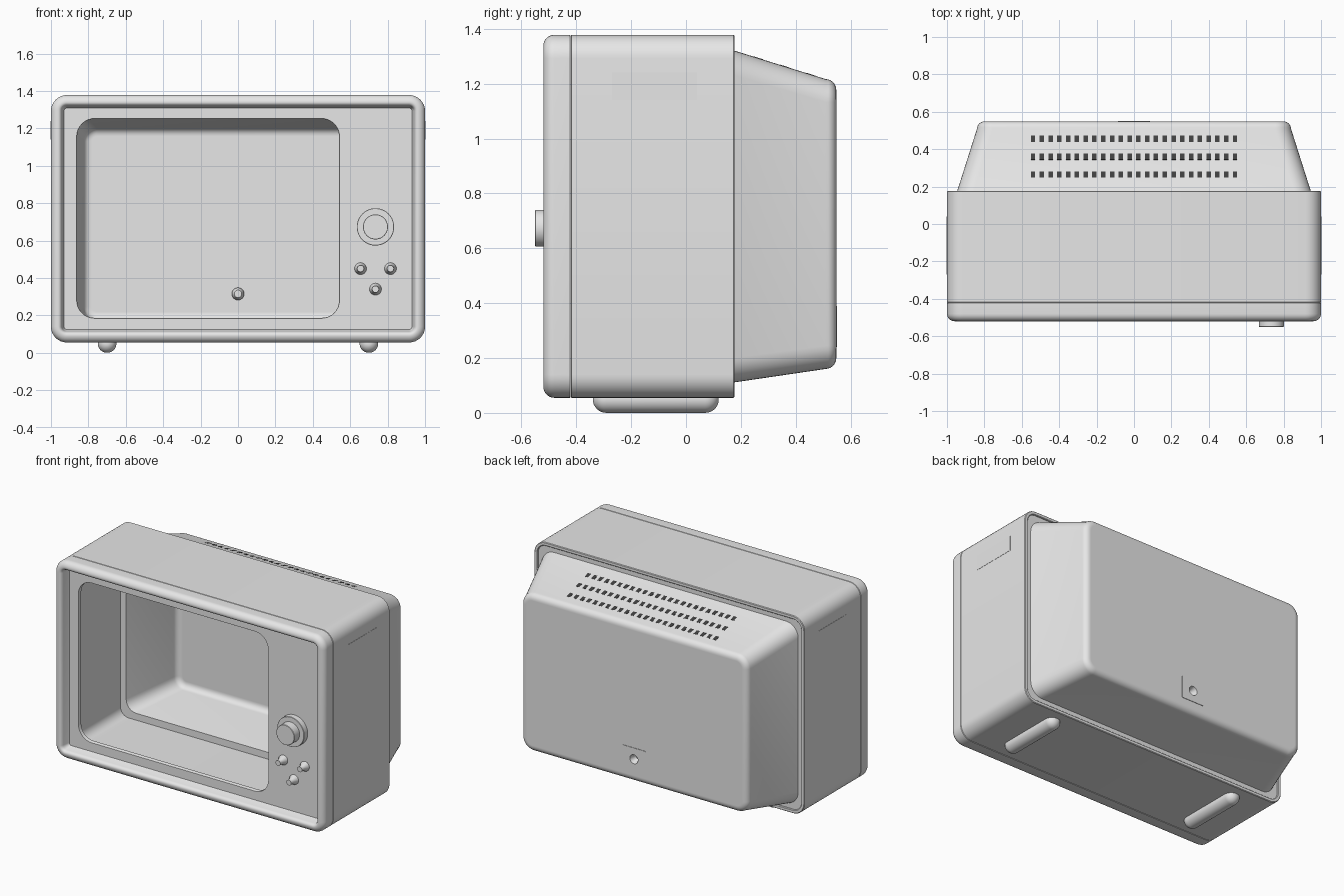
import bpy, bmesh, math
from mathutils import Matrix, Vector

if "Cube" in bpy.data.objects:
    bpy.data.objects.remove(bpy.data.objects["Cube"])


def material(name, v):
    m = bpy.data.materials.new(name)
    m.diffuse_color = (v, v, v, 1)
    m.use_nodes = True
    m.node_tree.nodes["Principled BSDF"].inputs["Base Color"].default_value = m.diffuse_color
    return m


grey = material("light grey", 0.8)
dark = material("dark grey", 0.05)
N = 8  # segments per rounded corner


def ring(rect, y, r, inset=0.0):
    """Rounded rectangle in the xz plane: rect = x0, x1, z0, z1."""
    x0, x1, z0, z1 = rect
    x0, x1, z0, z1 = x0 + inset, x1 - inset, z0 + inset, z1 - inset
    r = max(r - inset, 0.004)
    pts = []
    for k, (cx, cz) in enumerate([(x1 - r, z1 - r), (x0 + r, z1 - r),
                                  (x0 + r, z0 + r), (x1 - r, z0 + r)]):
        for i in range(N + 1):
            a = (k + i / N) * math.pi / 2
            pts.append((cx + r * math.cos(a), y, cz + r * math.sin(a)))
    return pts


def circle(x, z, r, y, top=9.0):
    n = 4 * (N + 1)
    return [(x + r * math.cos(2 * math.pi * (i - N / 2) / n + math.pi / 4), y,
             min(top, z + r * math.sin(2 * math.pi * (i - N / 2) / n + math.pi / 4)))
            for i in range(n)]


def finish(name, bm, mat=grey):
    bmesh.ops.recalc_face_normals(bm, faces=bm.faces)
    me = bpy.data.meshes.new(name)
    bm.to_mesh(me)
    bm.free()
    me.materials.append(mat)
    ob = bpy.data.objects.new(name, me)
    bpy.context.collection.objects.link(ob)
    bpy.ops.object.select_all(action='DESELECT')
    ob.select_set(True)
    bpy.context.view_layer.objects.active = ob
    bpy.ops.object.shade_smooth_by_angle(angle=math.radians(32))
    return ob


def loft(name, rings, closed=False):
    """Skin rings; closed joins last to first, otherwise both ends are capped."""
    bm = bmesh.new()
    vs = [[bm.verts.new(p) for p in r] for r in rings]
    n = len(vs[0])
    pairs = list(zip(vs, vs[1:])) + ([(vs[-1], vs[0])] if closed else [])
    for a, b in pairs:
        for i in range(n):
            j = (i + 1) % n
            bm.faces.new((a[i], a[j], b[j], b[i]))
    if not closed:
        bm.faces.new(vs[0])
        bm.faces.new(vs[-1])
    return finish(name, bm)


def arc(steps, r):
    """(inset, advance) pairs of a quarter round."""
    return [(r * (1 - math.cos(i * math.pi / 2 / steps)), r * math.sin(i * math.pi / 2 / steps))
            for i in range(steps + 1)]


BODY = (-1, 1, 0.055, 1.378)
SCREEN = (-0.86, 0.54, 0.187, 1.25)
CR = 0.085

# front bezel with recessed panel and screen opening
rings = [ring(SCREEN, -0.43, 0.09), ring(SCREEN, -0.45, 0.09),
         ring(SCREEN, -0.455, 0.095, -0.003)]
rings += [ring(BODY, y, CR, e) for e, y in
          [(0.07, -0.455), (0.066, -0.463), (0.058, -0.50), (0.054, -0.512), (0.047, -0.518)]]
rings += [ring(BODY, -0.48 - d, CR, e) for e, d in reversed(arc(7, 0.04))]
rings += [ring(BODY, y, CR, e) for e, y in
          [(0, -0.423), (0.004, -0.4205), (0.024, -0.4205), (0.024, -0.43)]]
loft("front_bezel", rings, closed=True)

# cabinet sleeve
loft("cabinet", [ring(BODY, y, CR, e) for e, y in
                 [(0.024, -0.42), (0.004, -0.42), (0, -0.4175), (0, 0.173),
                  (0.004, 0.177), (0.020, 0.177), (0.024, 0.173)]], closed=True)

# tapered rear housing, hollow, with a round socket hole in its back wall
R0 = (-0.948, 0.948, 0.11, 1.323)
R1 = (-0.84, 0.84, 0.16, 1.217)
T = 0.015
BACK = 0.508
SX, SZ = 0.0, 0.315
round_edge = arc(6, 0.04)
rings = [circle(SX, SZ, 0.032, BACK - T + 0.04), circle(SX, SZ, 0.05, BACK - T + 0.04),
         ring(R1, BACK - T + 0.04, 0.085, 0.045 + T)]
rings += [ring(R1, BACK - T + d, 0.085, e + T) for e, d in reversed(round_edge)]
rings += [ring(R0, 0.15, 0.09, T), ring(BODY, 0.15, CR, 0.023), ring(BODY, 0.168, CR, 0.023),
          ring(R0, 0.168, 0.09)]
rings += [ring(R1, BACK + d, 0.085, e) for e, d in round_edge]
rings += [ring(R1, BACK + 0.04, 0.085, 0.045), circle(SX, SZ, 0.05, BACK + 0.04),
          circle(SX, SZ, 0.032, BACK + 0.04)]
loft("rear_housing", rings, closed=True)

# thin socket plate with a cup sunk into the housing
PLATE = (-0.085, 0.085, 0.24, 0.39)
loft("socket_plate", [circle(SX, SZ, 0.02, 0.498), circle(SX, SZ, 0.033, 0.522),
                      circle(SX, SZ, 0.033, 0.546), ring(PLATE, 0.5465, 0.006),
                      ring(PLATE, 0.551, 0.006), circle(SX, SZ, 0.03, 0.551),
                      circle(SX, SZ, 0.027, 0.54), circle(SX, SZ, 0.016, 0.505)])


def boxes(name, items, mat=grey):
    """items: (centre, size, x tilt)"""
    bm = bmesh.new()
    for c, s, tilt in items:
        m = Matrix.Translation(Vector(c)) @ Matrix.Rotation(tilt, 4, 'X') @ Matrix.Diagonal((*s, 1))
        bmesh.ops.create_cube(bm, size=1, matrix=m)
    return finish(name, bm, mat)


# vent slats on the sloping top of the housing
slope = (R1[3] - R0[3]) / (BACK - 0.168)
boxes("vent_slats", [((-0.54 + 1.08 * i / 23, y, R0[3] + slope * (y - 0.168)),
                      (0.024, 0.035, 0.002), math.atan(slope))
                     for y in (0.265, 0.36, 0.455) for i in range(24)], dark)

# thin plates on both sides
for side, s in (("left", -1), ("right", 1)):
    boxes(side + "_side_plate", [((s * 0.9995, -0.115, 1.19), (0.004, 0.31, 0.1), 0)])

# tuning dial
DX, DZ = 0.735, 0.673
loft("tuning_dial", [circle(DX, DZ, r, y) for r, y in
                     [(0.1, -0.45), (0.1, -0.492), (0.098, -0.494), (0.067, -0.494),
                      (0.067, -0.548), (0.065, -0.55)]])

# three small control knobs
for i, (x, z) in enumerate([(0.655, 0.45), (0.815, 0.45), (0.735, 0.34)]):
    loft("control_knob_%d" % (i + 1), [circle(x, z, r, y) for r, y in
         [(0.032, -0.45), (0.032, -0.462), (0.018, -0.485), (0.018, -0.513)]])

# capsule-shaped feet, cut flat where they meet the cabinet floor
for side, x in (("left", -0.7), ("right", 0.7)):
    R = 0.05
    prof = [(R * math.sin(i * math.pi / 16), R * (1 - math.cos(i * math.pi / 16)))
            for i in range(1, 9)]
    rings = [circle(x, R, r, -0.34 + d, 0.07) for r, d in prof]
    rings += [circle(x, R, r, 0.12 - d, 0.07) for r, d in reversed(prof)]
    loft(side + "_foot", rings)
